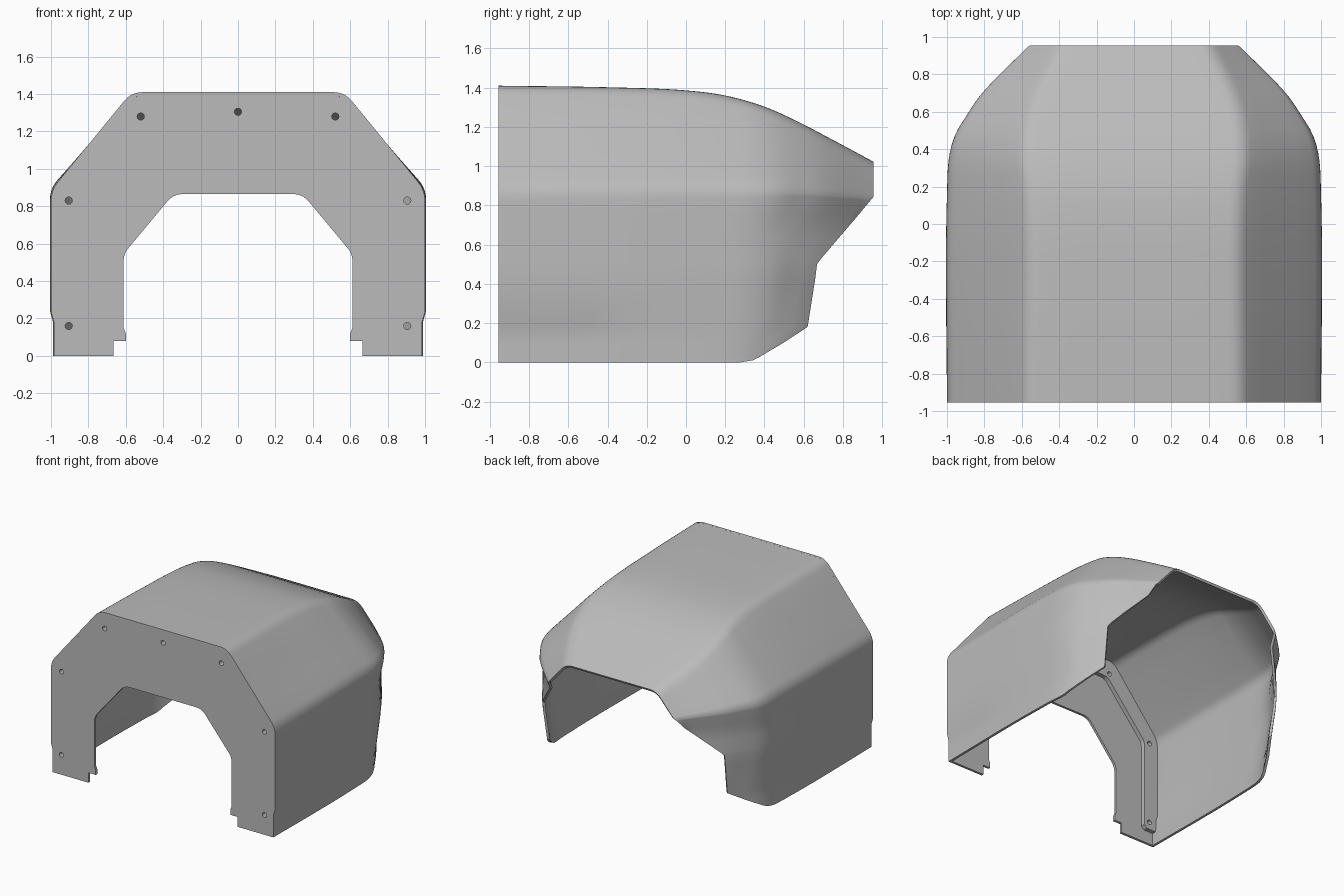
import bpy, bmesh, math
from mathutils import Vector

if "Cube" in bpy.data.objects:
    bpy.data.objects.remove(bpy.data.objects["Cube"])

FRONT, BACK = -0.955, 0.955
mat = bpy.data.materials.new("plain grey")
mat.use_nodes = True
grey = (0.5, 0.5, 0.5, 1)
mat.diffuse_color = grey
mat.node_tree.nodes["Principled BSDF"].inputs["Base Color"].default_value = grey


def linear(v, pts):
    for (a, fa), (b, fb) in zip(pts, pts[1:]):
        if v <= b:
            return fa + (fb - fa) * max(0, (v - a) / (b - a))
    return pts[-1][1]


def smooth(v, pts):
    """Cubic Hermite interpolation through the points."""
    n = len(pts)
    slope = [(q[1] - p[1]) / (q[0] - p[0]) for p, q in zip(pts, pts[1:])]
    tan = [slope[0]] + [(slope[i - 1] + slope[i]) / 2 for i in range(1, n - 1)] + [slope[-1]]
    i = 0
    while i < n - 2 and v > pts[i + 1][0]:
        i += 1
    h = pts[i + 1][0] - pts[i][0]
    t = (v - pts[i][0]) / h
    a, b = pts[i][1], pts[i + 1][1]
    return (a * (1 + 2 * t) * (1 - t) ** 2 + b * t * t * (3 - 2 * t)
            + h * (tan[i] * t * (1 - t) ** 2 + tan[i + 1] * t * t * (t - 1)))


def rounded(prev, corner, nxt, r, n=5):
    """Points of a rounded corner."""
    c = Vector(corner)
    a = c + (Vector(prev) - c).normalized() * r
    b = c + (Vector(nxt) - c).normalized() * r
    return [a.lerp(c, t).lerp(c.lerp(b, t), t) for t in (i / n for i in range(n + 1))]


# Guide lines along the length
ROOF_Z = [(-0.96, 1.41), (-0.4, 1.402), (0, 1.386), (0.2, 1.36), (0.4, 1.303),
          (0.55, 1.237), (0.75, 1.133), (0.96, 1.02)]
ROOF_X = [(-0.96, 0.57), (0.2, 0.57), (0.35, 0.585), (0.65, 0.545), (0.96, 0.40)]
SIDE_X = [(-0.96, 1), (0.15, 1), (0.38, 0.985), (0.49, 0.95), (0.58, 0.895),
          (0.69, 0.82), (0.96, 0.555), (1.1, 0.42)]
SHOULDER_Z = [(-0.96, 0.885), (0.3, 0.895), (0.6, 0.885), (0.96, 0.84)]
SHIFT = [(0, 0.08), (0.2, 0.07), (0.51, 0.03), (0.75, 0.04), (0.86, 0)]
REAR_EDGE = [(0, 0.28), (0.01, 0.34), (0.03, 0.38), (0.17, 0.615), (0.2, 0.63),
             (0.5, 0.668), (0.53, 0.69), (0.84, BACK)]


def section(y):
    """Half cross-section from the roof centre down to the lower edge."""
    roof = Vector((smooth(y, ROOF_X), smooth(y, ROOF_Z)))
    shoulder = Vector((smooth(y, SIDE_X), smooth(y, SHOULDER_Z)))
    centre, below = Vector((0, roof.y)), Vector((shoulder.x, 0))
    soft = linear(y, [(0.3, 0.06), (0.9, 0.02)])
    pts = [centre, Vector((roof.x / 2, roof.y))]
    pts += rounded(centre, roof, shoulder, 0.06)
    pts += [roof.lerp(shoulder, k) for k in (0.3, 0.5, 0.7)]
    pts += rounded(roof, shoulder, below, soft)
    step = linear(y, [(-0.5, 0.235), (0.2, 0.42)])
    for z in (0.75, 0.62, 0.53, 0.5, step, 0.18, 0.1, 0.03, 0.01, 0):
        x = smooth(y + linear(z, SHIFT), SIDE_X)
        pts.append(Vector((x - (0.016 if z < 0.2 else 0), z)))
    return pts


def finish(obj):
    """Bake modifiers or curves to a mesh, then shade it."""
    bpy.context.collection.objects.link(obj)
    bpy.context.view_layer.update()
    dep = bpy.context.evaluated_depsgraph_get()
    mesh = bpy.data.meshes.new_from_object(obj.evaluated_get(dep))
    name, place = obj.name, obj.matrix_world.copy()
    bpy.data.objects.remove(obj)
    out = bpy.data.objects.new(name, mesh)
    out.matrix_world = place
    mesh.materials.clear()
    mesh.materials.append(mat)
    bpy.context.collection.objects.link(out)
    bpy.ops.object.select_all(action="DESELECT")
    out.select_set(True)
    bpy.context.view_layer.objects.active = out
    bpy.ops.object.shade_smooth_by_angle(angle=math.radians(28))


# Hood shell: lofted sections whose rows end on the trimmed rear edge
STATIONS = 44
bm = bmesh.new()
rows = []
for k, end in enumerate(section(BACK)):
    last = linear(end.y, REAR_EDGE)
    row = []
    for i in range(STATIONS + 1):
        y = FRONT + (last - FRONT) * i / STATIONS
        p = section(y)[k]
        row.append(bm.verts.new((p.x, y, p.y)))
    rows.append(row)
for upper, lower in zip(rows, rows[1:]):
    for i in range(STATIONS):
        bm.faces.new((upper[i], lower[i], lower[i + 1], upper[i + 1]))
bmesh.ops.recalc_face_normals(bm, faces=bm.faces)
if sum(f.normal.z for f in bm.faces) < 0:
    bmesh.ops.reverse_faces(bm, faces=bm.faces)
mesh = bpy.data.meshes.new("hood_shell")
bm.to_mesh(mesh)
bm.free()
shell = bpy.data.objects.new("hood_shell", mesh)
mirror = shell.modifiers.new("mirror", "MIRROR")
mirror.use_clip = True
solid = shell.modifiers.new("thickness", "SOLIDIFY")
solid.thickness = 0.02
solid.offset = -1
finish(shell)


def plate(name, half, holes, y, depth):
    """Flat upright plate: half outline mirrored in x, with round holes."""
    cu = bpy.data.curves.new(name, "CURVE")
    cu.dimensions = "2D"
    cu.fill_mode = "BOTH"
    cu.extrude = depth / 2
    loops = [list(half) + [(-x, z) for x, z in reversed(half) if x > 1e-4]]
    for hx, hz in holes:
        loops.append([(hx + 0.019 * math.cos(a), hz + 0.019 * math.sin(a))
                      for a in (math.tau * i / 20 for i in range(20))])
    for loop in loops:
        sp = cu.splines.new("POLY")
        sp.points.add(len(loop) - 1)
        for pt, (x, z) in zip(sp.points, loop):
            pt.co = (x, z, 0, 1)
        sp.use_cyclic_u = True
    obj = bpy.data.objects.new(name, cu)
    obj.rotation_euler.x = math.pi / 2
    obj.location.y = y + depth / 2
    finish(obj)


HOLES = [(0, 1.305)] + [(s * x, z) for s in (-1, 1)
                        for x, z in ((0.52, 1.28), (0.905, 0.83), (0.905, 0.16))]
outer = [tuple(p) for p in section(FRONT)]

# Front plate with the arch opening
arch = [(0.665, 0), (0.665, 0.08), (0.6, 0.08), (0.6, 0.12), (0.612, 0.15)]
arch += [tuple(p) for p in rounded((0.612, 0), (0.612, 0.545), (0.345, 0.865), 0.04)]
arch += [tuple(p) for p in rounded((0.612, 0.545), (0.345, 0.865), (0, 0.865), 0.05)]
plate("front_plate", outer + arch, HOLES, FRONT, 0.02)

# Reinforcing strip behind the plate, following the shell
strip = [(x - 0.01 if x > 0.9 else x, z - 0.012 if z > 0.9 else z)
         for x, z in outer if z > 0.1]
strip += [(0.97, 0.1), (0.88, 0.1), (0.855, 0.125)]
strip += [tuple(p) for p in rounded((0.855, 0), (0.855, 0.83), (0.5, 1.25), 0.03)]
strip += [tuple(p) for p in rounded((0.855, 0.83), (0.5, 1.25), (0, 1.25), 0.04)]
plate("inner_strip", strip, HOLES, FRONT + 0.02, 0.035)
